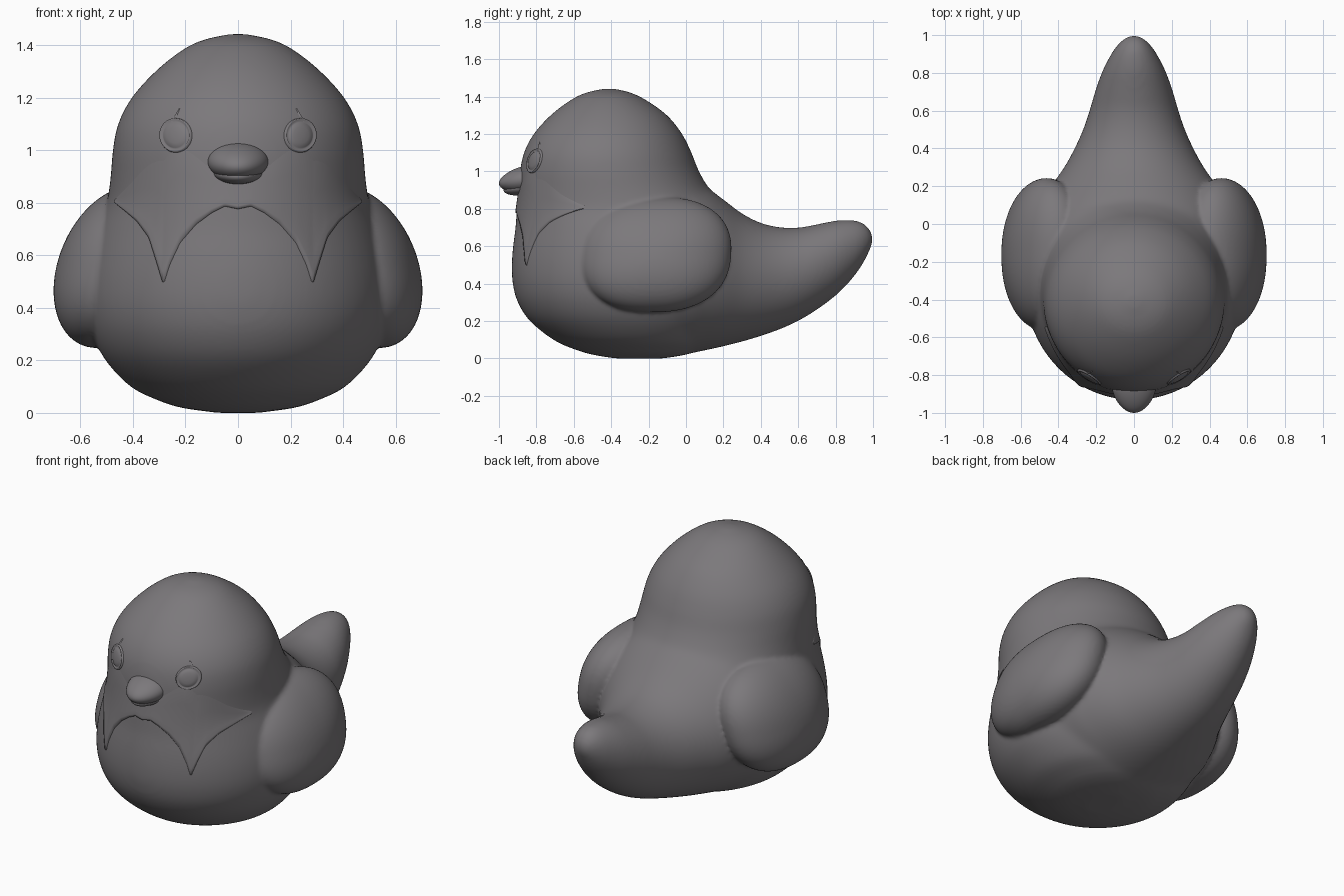
import bpy, bmesh, math
from mathutils import Vector
from mathutils.bvhtree import BVHTree

if "Cube" in bpy.data.objects:
    bpy.data.objects.remove(bpy.data.objects["Cube"])

grey = bpy.data.materials.new("warm grey")
grey.diffuse_color = (0.2, 0.19, 0.2, 1)
grey.use_nodes = True
grey.node_tree.nodes["Principled BSDF"].inputs["Base Color"].default_value = grey.diffuse_color


def make(name, bm):
    bmesh.ops.recalc_face_normals(bm, faces=bm.faces)
    me = bpy.data.meshes.new(name)
    bm.to_mesh(me)
    bm.free()
    me.materials.append(grey)
    ob = bpy.data.objects.new(name, me)
    bpy.context.collection.objects.link(ob)
    me.polygons.foreach_set("use_smooth", [True] * len(me.polygons))
    return ob


def spline(rows, steps=4):
    """Catmull-Rom resampling of profile rows."""
    out = []
    for i in range(len(rows) - 1):
        p = [Vector(rows[max(0, min(len(rows) - 1, i + k))]) for k in (-1, 0, 1, 2)]
        for s in range(steps):
            t = s / steps
            out.append(0.5 * (2 * p[1] + (p[2] - p[0]) * t
                              + (2 * p[0] - 5 * p[1] + 4 * p[2] - p[3]) * t ** 2
                              + (3 * p[1] - p[0] - 3 * p[2] + p[3]) * t ** 3))
    return out + [Vector(rows[-1])]


def loft(bm, rows, place, n=64):
    """Stack elliptical rings of (station, half width, low, high)."""
    rings = []
    for s, w, lo, hi in spline(rows):
        mid, half = (lo + hi) / 2, (hi - lo) / 2
        rings.append([bm.verts.new(place(s, w * math.cos(a), mid + half * math.sin(a)))
                      for a in (2 * math.pi * k / n for k in range(n))])
    for a, b in zip(rings, rings[1:]):
        for k in range(n):
            bm.faces.new((a[k], a[(k + 1) % n], b[(k + 1) % n], b[k]))
    bm.faces.new(rings[0])
    bm.faces.new(rings[-1])


def fuse(ob, voxel, passes):
    """Weld overlapping volumes into one soft skin."""
    m = ob.modifiers.new("weld", "REMESH")
    m.mode, m.voxel_size, m.use_smooth_shade = "VOXEL", voxel, True
    s = ob.modifiers.new("soften", "SMOOTH")
    s.factor, s.iterations = 0.5, passes
    dg = bpy.context.evaluated_depsgraph_get()
    dg.update()
    me = bpy.data.meshes.new_from_object(ob.evaluated_get(dg))
    ob.modifiers.clear()
    ob.data = me
    me.materials.clear()
    me.materials.append(grey)


# Head and chest, stacked upward: z, half width, front y, back y
head = [(0.0, 0.08, -0.38, -0.12), (0.02, 0.22, -0.5, 0.0), (0.05, 0.31, -0.6, 0.08),
        (0.1, 0.41, -0.71, 0.15), (0.2, 0.505, -0.835, 0.22), (0.3, 0.555, -0.9, 0.25),
        (0.4, 0.575, -0.927, 0.26), (0.5, 0.575, -0.932, 0.27), (0.6, 0.56, -0.925, 0.27),
        (0.7, 0.535, -0.912, 0.26), (0.8, 0.5, -0.905, 0.22), (0.9, 0.485, -0.895, 0.13),
        (1.0, 0.477, -0.888, 0.07), (1.1, 0.457, -0.867, 0.03), (1.2, 0.405, -0.815, -0.02),
        (1.3, 0.315, -0.725, -0.1), (1.38, 0.215, -0.62, -0.21), (1.42, 0.135, -0.54, -0.29),
        (1.443, 0.03, -0.44, -0.38)]
# Back and tail, running rearward: y, half width, low z, high z
back = [(-0.7, 0.25, 0.2, 0.65), (-0.5, 0.45, 0.04, 0.8), (-0.25, 0.56, 0.0, 0.9),
        (0.0, 0.54, 0.025, 0.95), (0.1, 0.5, 0.043, 0.92), (0.2, 0.44, 0.065, 0.85),
        (0.3, 0.37, 0.09, 0.775), (0.4, 0.315, 0.12, 0.725), (0.5, 0.27, 0.155, 0.702),
        (0.6, 0.236, 0.2, 0.7), (0.7, 0.207, 0.26, 0.718), (0.8, 0.172, 0.335, 0.738),
        (0.88, 0.133, 0.415, 0.742), (0.94, 0.095, 0.495, 0.73), (0.98, 0.056, 0.57, 0.698),
        (1.002, 0.015, 0.62, 0.65)]
bm = bmesh.new()
loft(bm, head, lambda s, u, v: (u, v, s))
loft(bm, back, lambda s, u, v: (u, s, v))
body = make("body", bm)
fuse(body, 0.016, 14)

# Wings: squarish ellipsoids leaning inward at the top, welded to the body
bm = bmesh.new()
bm.from_mesh(body.data)
for side in (-1, 1):
    new = bmesh.ops.create_uvsphere(bm, u_segments=64, v_segments=40, radius=1)["verts"]
    for v in new:
        x, y, z = v.co
        r = math.hypot(y, z)
        k = r / max(1e-6, (abs(y) ** 2.35 + abs(z) ** 2.35) ** (1 / 2.35))
        y, z = y * k, z * k
        v.co = (side * (0.47 + 0.222 * x - 0.068 * z),
                -0.16 + 0.402 * y + 0.02 * z, 0.555 + 0.308 * z)
old = body
body = make("body_and_wings", bm)
bpy.data.objects.remove(old)
fuse(body, 0.012, 3)

skin = bmesh.new()
skin.from_mesh(body.data)
tree = BVHTree.FromBMesh(skin)


def on_skin(x, z, lift):
    hit, normal, _, _ = tree.ray_cast(Vector((x, -2, z)), Vector((0, 1, 0)))
    return hit + normal * lift


def patch(name, grid, closed=False):
    """Thin sheet laid on the front, from rows of (x, z, lift)."""
    bm = bmesh.new()
    rows = [[bm.verts.new(on_skin(*p)) for p in row] for row in grid]
    for a, b in zip(rows, rows[1:]):
        n = len(a)
        for k in range(n if closed else n - 1):
            bm.faces.new((a[k], a[(k + 1) % n], b[(k + 1) % n], b[k]))
    if closed:
        bm.faces.new(rows[-1])
    return make(name, bm)


def along(pts, x):
    for (x0, z0), (x1, z1) in zip(pts, pts[1:]):
        if x <= x1:
            return z0 + (z1 - z0) * (x - x0) / (x1 - x0)
    return pts[-1][1]


# Face ruff with a pointed lower edge, fading out upward
edge = [(0, 0.775), (0.05, 0.785), (0.1, 0.76), (0.16, 0.715), (0.22, 0.645), (0.26, 0.56),
        (0.283, 0.485), (0.305, 0.56), (0.335, 0.66), (0.38, 0.725), (0.43, 0.77), (0.468, 0.802)]
crown = [(0, 0.93), (0.12, 0.97), (0.23, 1.1), (0.3, 1.04), (0.4, 0.9), (0.468, 0.815)]
lifts = [(0, -0.006), (0.015, 0.007), (0.08, 0.008), (0.2, 0.0065), (0.4, 0.005),
         (0.6, 0.0035), (0.8, 0.002), (1, -0.003)]
xs = [0.466 * i / 80 for i in range(-80, 81)]
patch("face_ruff", [[(x, along(edge, abs(x)) * (1 - t) + along(crown, abs(x)) * t, d)
                     for x in xs] for t, d in lifts])

# Eyes: a fine rim, a dip, then a low dome, with a short brow crease above
rim = [(1.12, -0.004), (1.04, 0.009), (0.96, 0.009), (0.88, 0.002), (0.78, 0.007),
       (0.5, 0.01), (0.2, 0.011)]
for side, label in ((-1, "left"), (1, "right")):
    patch(label + "_eye", [[(side * 0.236 + 0.056 * r * math.cos(a),
                             1.056 + 0.06 * r * math.sin(a), d)
                            for a in (2 * math.pi * k / 40 for k in range(40))]
                           for r, d in rim], True)
    patch(label + "_brow_crease", [[(side * (0.252 - 0.032 * t) + w * (1 - t),
                                     1.105 + 0.055 * t, d) for w, d in
                                    ((-0.012, -0.003), (0, 0.006), (0.012, -0.003))]
                                   for t in (0, 0.25, 0.5, 0.75, 0.97)])

# Beak: two overlapping halves, narrowing to the tip
for name, z0, size in (("upper_beak", 0.955, (0.115, 0.125, 0.072)),
                       ("lower_beak", 0.917, (0.095, 0.1, 0.045))):
    bm = bmesh.new()
    bmesh.ops.create_uvsphere(bm, u_segments=40, v_segments=24, radius=1)
    for v in bm.verts:
        x, y, z = v.co
        taper = 1 - 0.18 * max(0, -y)
        v.co = (x * size[0] * taper, -0.875 + y * size[1],
                z0 + z * size[2] * taper - 0.018 * max(0, -y))
    make(name, bm)
skin.free()
